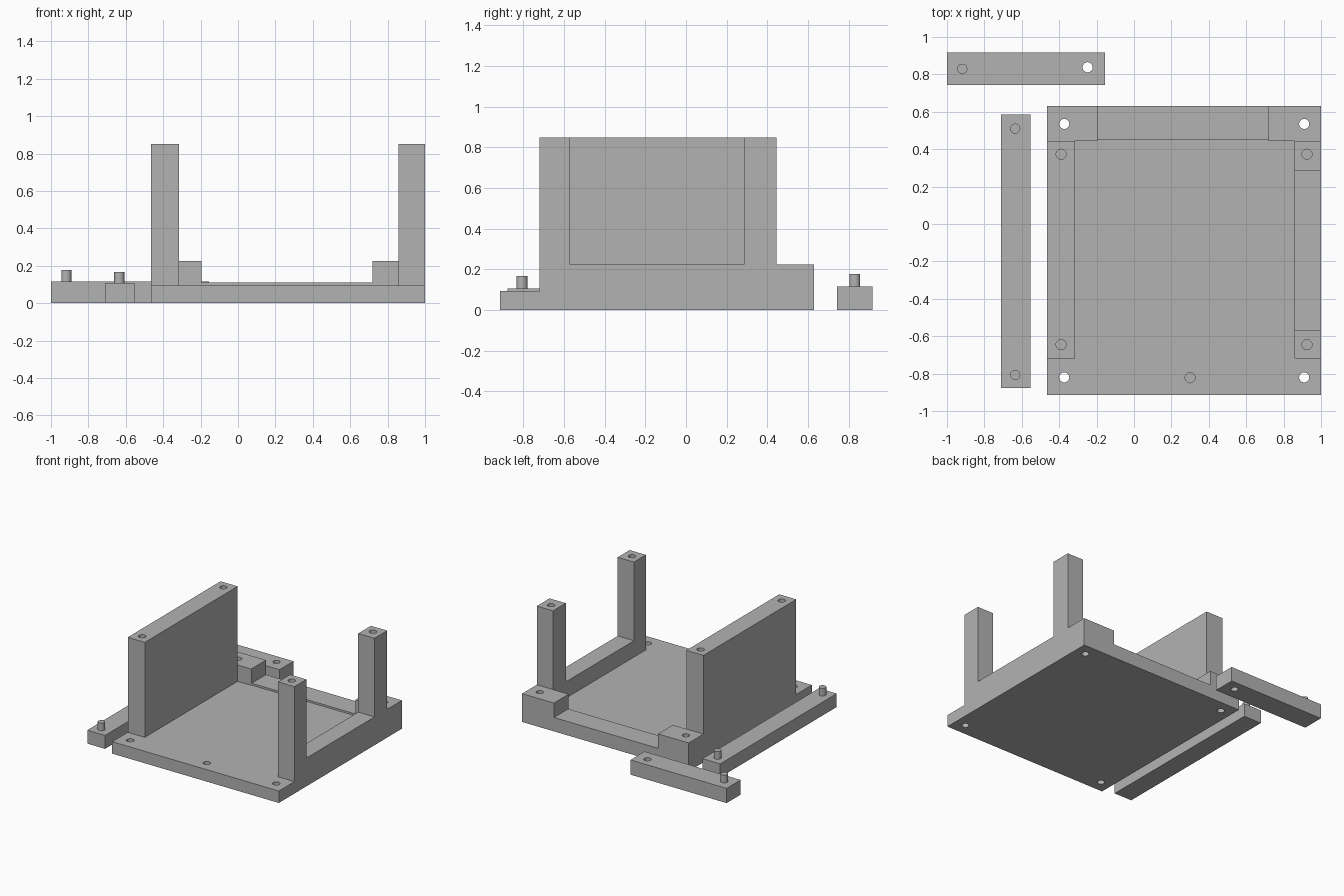
import bpy, bmesh, math
from mathutils import Matrix

if "Cube" in bpy.data.objects:
    bpy.data.objects.remove(bpy.data.objects["Cube"])

HOLE_R = 0.027

grey = bpy.data.materials.new("plain_grey")
grey.diffuse_color = (0.45, 0.45, 0.45, 1)
grey.use_nodes = True
grey.node_tree.nodes["Principled BSDF"].inputs["Base Color"].default_value = grey.diffuse_color


def finish(name, bm):
    mesh = bpy.data.meshes.new(name)
    bmesh.ops.recalc_face_normals(bm, faces=bm.faces)
    bm.to_mesh(mesh)
    bm.free()
    mesh.materials.append(grey)
    obj = bpy.data.objects.new(name, mesh)
    bpy.context.collection.objects.link(obj)
    return obj


def box(name, x0, x1, y0, y1, z0, z1):
    bm = bmesh.new()
    m = (Matrix.Translation(((x0 + x1) / 2, (y0 + y1) / 2, (z0 + z1) / 2))
         @ Matrix.Diagonal((x1 - x0, y1 - y0, z1 - z0, 1)))
    bmesh.ops.create_cube(bm, size=1, matrix=m)
    return finish(name, bm)


def side_profile(name, x0, x1, points):
    """Extrude a (y, z) outline from x0 to x1."""
    bm = bmesh.new()
    face = bm.faces.new([bm.verts.new((x0, y, z)) for y, z in points])
    new = bmesh.ops.extrude_face_region(bm, geom=[face])["geom"]
    bmesh.ops.translate(bm, vec=(x1 - x0, 0, 0),
                        verts=[v for v in new if isinstance(v, bmesh.types.BMVert)])
    return finish(name, bm)


def cylinders(name, items):
    """Upright cylinders given as (x, y, bottom, top)."""
    bm = bmesh.new()
    for x, y, z0, z1 in items:
        bmesh.ops.create_cone(bm, cap_ends=True, segments=32, radius1=HOLE_R, radius2=HOLE_R,
                              depth=z1 - z0, matrix=Matrix.Translation((x, y, (z0 + z1) / 2)))
    return finish(name, bm)


def boolean(target, tool, operation):
    mod = target.modifiers.new("boolean", 'BOOLEAN')
    mod.operation, mod.solver, mod.object = operation, 'EXACT', tool
    bpy.context.view_layer.objects.active = target
    bpy.ops.object.modifier_apply(modifier=mod.name)
    bpy.data.objects.remove(tool)


def clean(obj):
    """Merge flat neighbours and smooth the round walls."""
    bm = bmesh.new()
    bm.from_mesh(obj.data)
    bmesh.ops.remove_doubles(bm, verts=bm.verts, dist=1e-5)
    bmesh.ops.dissolve_limit(bm, angle_limit=math.radians(1), verts=bm.verts, edges=bm.edges)
    bm.to_mesh(obj.data)
    bm.free()
    bpy.ops.object.select_all(action='DESELECT')
    obj.select_set(True)
    bpy.context.view_layer.objects.active = obj
    bpy.ops.object.shade_smooth_by_angle(angle=math.radians(30))


# Main frame: plate, back sill, corner blocks, solid left wall, open right wall
frame = box("frame", -0.465, 1, -0.915, 0.63, 0, 0.095)
boolean(frame, box("back_sill", -0.465, 1, 0.45, 0.63, 0, 0.11), 'UNION')
boolean(frame, box("left_corner_block", -0.465, -0.195, 0.445, 0.63, 0, 0.225), 'UNION')
boolean(frame, box("right_corner_block", 0.72, 1, 0.445, 0.63, 0, 0.225), 'UNION')
boolean(frame, box("left_wall", -0.465, -0.315, -0.72, 0.445, 0, 0.85), 'UNION')
boolean(frame, side_profile("right_wall", 0.857, 1, [
    (-0.72, 0), (0.445, 0), (0.445, 0.85), (0.285, 0.85),
    (0.285, 0.225), (-0.57, 0.225), (-0.57, 0.85), (-0.72, 0.85)]), 'UNION')

# Screw holes through the plate corners, shallow peg holes elsewhere
holes = [(x, y, -0.1, 0.4) for x in (-0.373, 0.91) for y in (-0.82, 0.535)]
holes += [(x, y, 0.78, 0.95) for x in (-0.39, 0.925) for y in (-0.645, 0.373)]
holes.append((0.3, -0.822, 0.035, 0.2))
boolean(frame, cylinders("hole_cutter", holes), 'DIFFERENCE')
clean(frame)

# Loose left rail with a peg at each end
left_rail = box("left_rail", -0.71, -0.554, -0.878, 0.585, 0, 0.107)
boolean(left_rail, cylinders("rail_pegs", [(-0.635, y, 0.05, 0.168) for y in (-0.807, 0.51)]), 'UNION')
clean(left_rail)

# Loose back rail with one peg and one hole
back_rail = box("back_rail", -1, -0.155, 0.742, 0.918, 0, 0.117)
boolean(back_rail, cylinders("rail_peg", [(-0.918, 0.83, 0.05, 0.178)]), 'UNION')
boolean(back_rail, cylinders("rail_hole_cutter", [(-0.248, 0.838, -0.1, 0.3)]), 'DIFFERENCE')
clean(back_rail)
